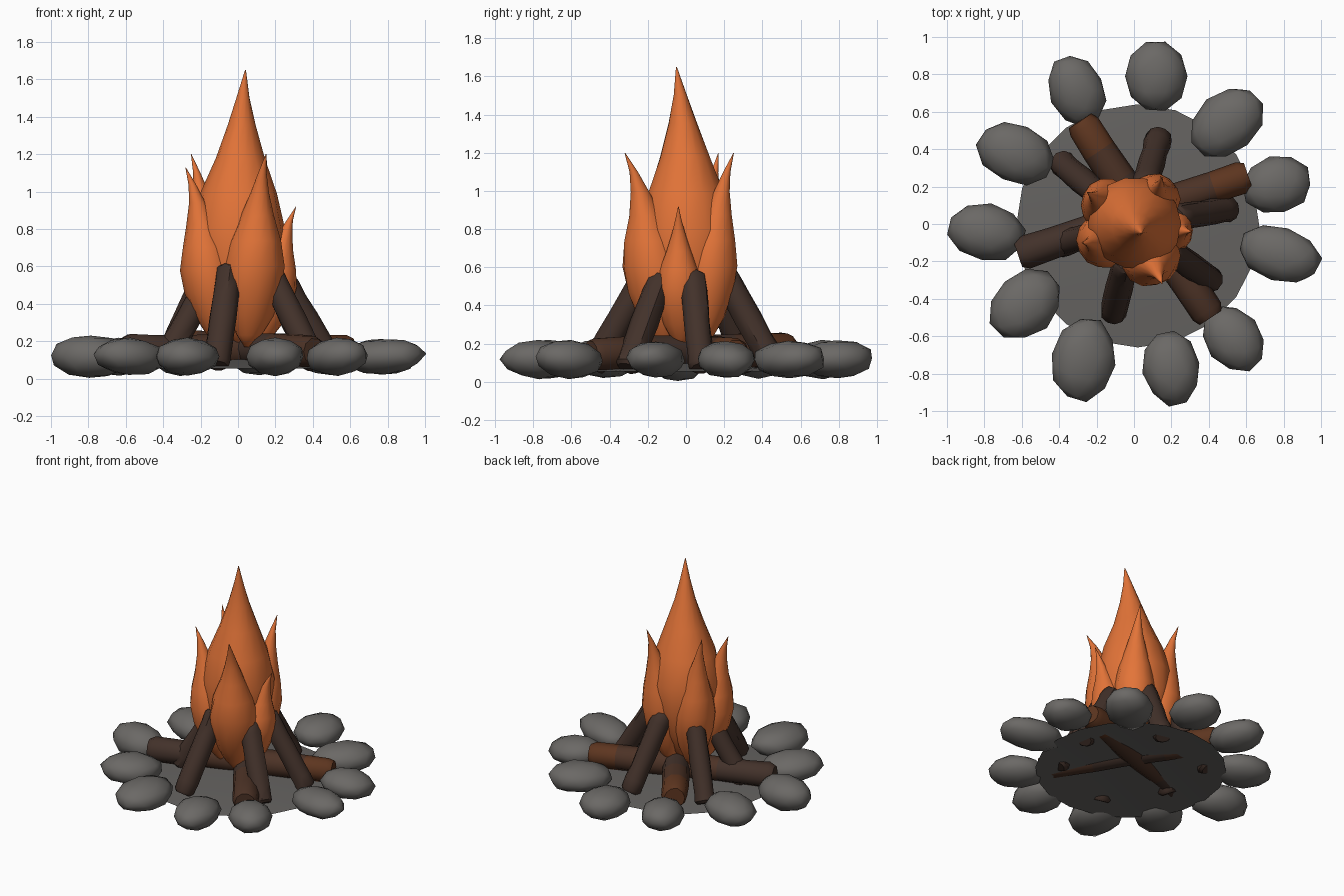
import bpy, bmesh, math, random
from mathutils import Vector, Matrix, Quaternion

random.seed(4)
if "Cube" in bpy.data.objects:
    bpy.data.objects.remove(bpy.data.objects["Cube"])


def material(name, rgb):
    m = bpy.data.materials.new(name)
    m.use_nodes = True
    m.diffuse_color = (*rgb, 1)
    m.node_tree.nodes["Principled BSDF"].inputs["Base Color"].default_value = (*rgb, 1)
    return m


FLAME = material("flame orange", (0.77, 0.175, 0.04))
STONE = material("stone grey", (0.147, 0.14, 0.132))
ASH = material("ash grey", (0.13, 0.124, 0.118))
BARK = material("dark bark", (0.055, 0.031, 0.023))
WARM = material("warm bark", (0.072, 0.032, 0.019))
EMBER = material("scorched bark", (0.11, 0.036, 0.014))


def finish(bm, name, mats, angle):
    bmesh.ops.recalc_face_normals(bm, faces=bm.faces)
    mesh = bpy.data.meshes.new(name)
    bm.to_mesh(mesh)
    bm.free()
    ob = bpy.data.objects.new(name, mesh)
    bpy.context.scene.collection.objects.link(ob)
    for m in mats:
        mesh.materials.append(m)
    bpy.ops.object.select_all(action='DESELECT')
    ob.select_set(True)
    bpy.context.view_layer.objects.active = ob
    bpy.ops.object.shade_smooth_by_angle(angle=math.radians(angle))


def loft(centres, radii, sides, turn=Quaternion(), wobble=0.0):
    """Closed tube of rings round the given centres."""
    bm = bmesh.new()
    rings = []
    for c, r in zip(centres, radii):
        ring = []
        for i in range(sides):
            a = math.tau * i / sides
            rr = r * (1 + random.uniform(-wobble, wobble))
            ring.append(bm.verts.new(c + turn @ Vector((rr * math.cos(a), rr * math.sin(a), 0))))
        rings.append(ring)
    for low, high in zip(rings, rings[1:]):
        for i in range(sides):
            j = (i + 1) % sides
            bm.faces.new((low[i], low[j], high[j], high[i]))
    bm.faces.new(rings[0])
    bm.faces.new(rings[-1])
    return bm


# Flames: teardrop rings along a bent spine whose tip hooks outwards
TEARDROP = [(0, .12), (.06, .4), (.16, .73), (.29, .95), (.42, 1), (.55, .82),
            (.68, .53), (.8, .3), (.9, .14), (1, .01)]


def flame(name, belly, tip, low, radius):
    belly, end = Vector((*belly, 0)), Vector((tip[0], tip[1], 0))
    neck = belly.lerp(end, .5)
    centres = []
    for t, _ in TEARDROP:
        p = belly * .6 * (1 - t) ** 2 + belly * 2 * t * (1 - t) + neck * t * t
        p += (end - neck) * t ** 6
        p.z = low + (tip[2] - low) * t
        centres.append(p)
    bm = loft(centres, [radius * r for _, r in TEARDROP], 14, wobble=0.03)
    finish(bm, name, [FLAME], 60)


for name, belly, tip, low, radius in [
        ("main_flame", (0, .01), (.04, -.05, 1.65), .18, .25),
        ("front_flame", (.09, -.18), (.15, -.32, 1.2), .17, .165),
        ("back_right_flame", (-.16, .11), (-.25, .17, 1.2), .18, .14),
        ("front_right_flame", (-.17, -.1), (-.28, -.1, 1.13), .18, .15),
        ("left_flame", (.21, -.04), (.31, -.04, .92), .18, .125),
        ("back_left_flame", (.12, .14), (.15, .25, 1.2), .18, .14)]:
    flame(name, belly, tip, low, radius)


# Logs: chamfered tubes, optionally scorched along part of their length
def log(name, start, end, r, shade=lambda t: 0):
    a, b = Vector(start), Vector(end)
    axis = b - a
    steps = [0, .03, .15, .3, .5, .7, .85, .97, 1]
    radii = [r * (.78 if t in (0, 1) else random.uniform(.96, 1.05)) for t in steps]
    bm = loft([a + axis * t for t in steps], radii, 10,
              axis.to_track_quat('Z', 'Y'), 0.04)
    for f in bm.faces:
        t = (f.calc_center_median() - a).dot(axis) / axis.length_squared
        f.material_index = shade(t)
    finish(bm, name, [BARK, WARM, EMBER], 40)


log("lying_log_across", (-.62, -.165, .152), (.61, .26, .15), .088,
    lambda t: 2 if t > .85 else int(t > .3))
log("lying_log_along", (-.29, .55, .172), (.41, -.5, .145), .09,
    lambda t: 2 if t < .15 else int(t < .3 or t > .7))

for i, (angle, reach, top) in enumerate([
        (74, .52, .59), (9, .55, .56), (-36, .55, .55),
        (-103, .53, .59), (140, .54, .59), (195, .45, .59)]):
    out = Vector((math.cos(math.radians(angle)), math.sin(math.radians(angle)), 0))
    log(f"leaning_log_{i + 1}", out * (reach - .03) + Vector((0, 0, .07)),
        out * (reach - .33) + Vector((0, 0, top)), .07)

# Ash bed: a shallow open mound
bm = bmesh.new()
bmesh.ops.create_cone(bm, cap_ends=False, segments=20, radius1=.65, radius2=0, depth=.05,
                      matrix=Matrix.Translation((.02, -.01, .08)))
finish(bm, "ash_bed", [ASH], 30)

# Ring of stones: x, y, half length, half width, yaw, half height
STONES = [(.115, .79, .19, .165, 90, .1), (.5, .54, .22, .16, 42, .1),
          (.765, .21, .185, .15, 15, .095), (.78, -.16, .225, .145, -18, .095),
          (.53, -.61, .195, .148, -50, .1), (.2, -.77, .2, .15, -80, .1),
          (-.27, -.725, .225, .17, 80, .1), (-.58, -.43, .21, .165, 42, .1),
          (-.79, -.045, .21, .15, -10, .115), (-.635, .38, .21, .155, -25, .1),
          (-.305, .715, .195, .145, -65, .1)]
for i, (x, y, a, b, yaw, h) in enumerate(STONES):
    bm = bmesh.new()
    bmesh.ops.create_icosphere(bm, subdivisions=2, radius=1)
    for v in bm.verts:
        v.co *= random.uniform(.97, 1.06)
    bm.transform(Matrix.Translation((x, y, .118))
                 @ Matrix.Rotation(math.radians(yaw), 4, 'Z')
                 @ Matrix.Rotation(random.uniform(-.08, .08), 4, 'Y')
                 @ Matrix.Diagonal((a, b, h, 1)))
    finish(bm, f"ring_stone_{i + 1}", [STONE], 60)
